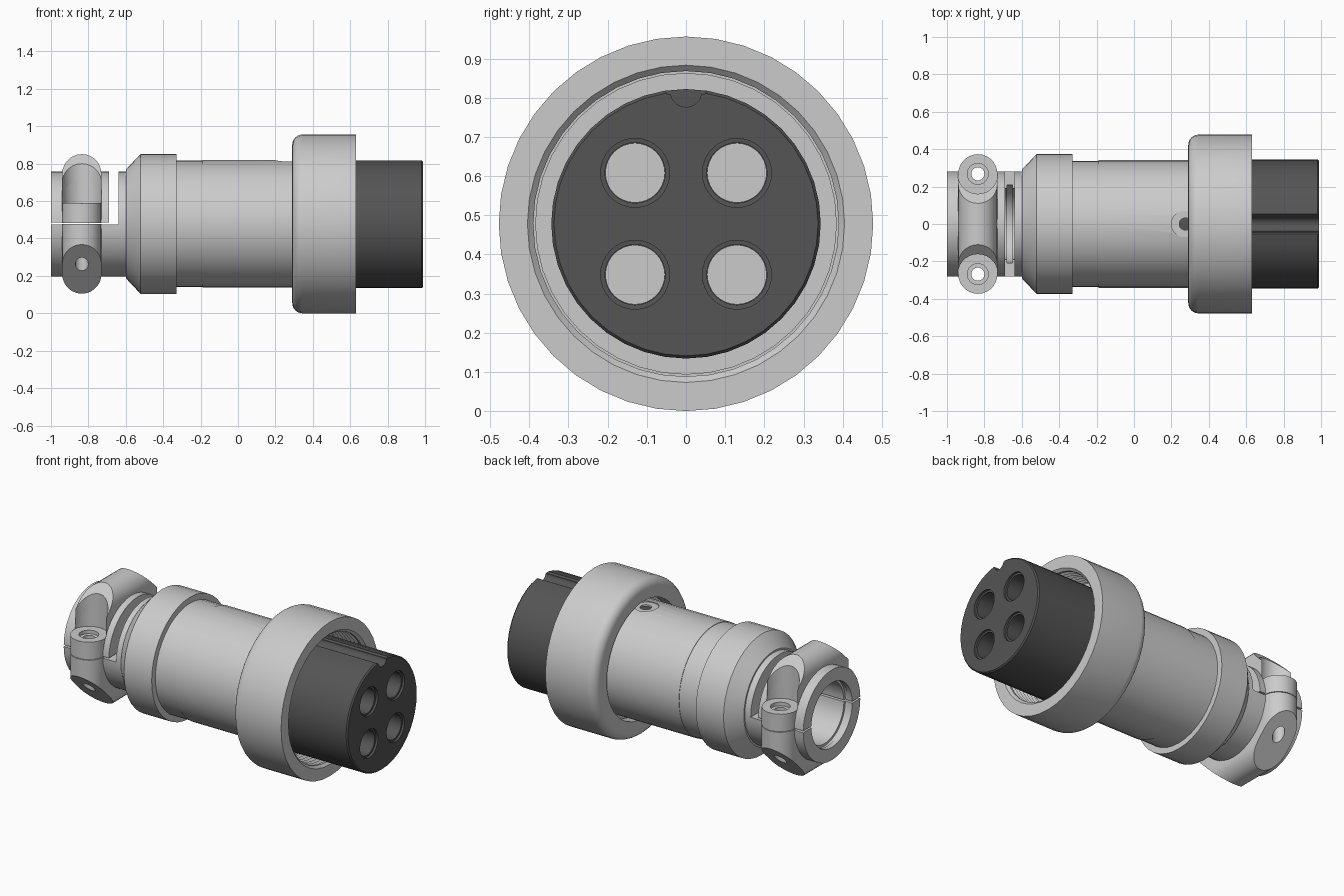
import bpy, bmesh
from math import sin, cos, pi, radians

if "Cube" in bpy.data.objects:
    bpy.data.objects.remove(bpy.data.objects["Cube"])

C = 0.478      # height of the connector axis
SEG = 40


def make(name, bm):
    bmesh.ops.remove_doubles(bm, verts=bm.verts, dist=1e-5)
    bmesh.ops.recalc_face_normals(bm, faces=bm.faces)
    me = bpy.data.meshes.new(name)
    bm.to_mesh(me)
    bm.free()
    ob = bpy.data.objects.new(name, me)
    bpy.context.collection.objects.link(ob)
    return ob


def lathe(name, prof, y=0, z=0, seg=SEG, closed=True):
    """Spin (x, radius) points about an axis along x."""
    bm = bmesh.new()
    rings = [[bm.verts.new((x, y + r * sin(2 * pi * i / seg), C + z + r * cos(2 * pi * i / seg)))
              for i in range(seg)] for x, r in prof]
    n = len(prof)
    for k in range(n if closed else n - 1):
        a, b = rings[k], rings[(k + 1) % n]
        for i in range(seg):
            j = (i + 1) % seg
            bm.faces.new((a[i], a[j], b[j], b[i]))
    return make(name, bm)


def prism(name, pts, axis, lo, hi):
    """Extrude a 2D outline along an axis; z values are relative to C."""
    put = {'x': lambda a, b, t: (t, a, C + b),
           'y': lambda a, b, t: (a, t, C + b),
           'z': lambda a, b, t: (a, b, C + t)}[axis]
    bm = bmesh.new()
    v = [[bm.verts.new(put(a, b, t)) for a, b in pts] for t in (lo, hi)]
    bm.faces.new(v[0])
    bm.faces.new(v[1])
    for i in range(len(pts)):
        j = (i + 1) % len(pts)
        bm.faces.new((v[0][i], v[0][j], v[1][j], v[1][i]))
    return make(name, bm)


def arc(cx, cy, r, a0, a1, n):
    return [(cx + r * cos(radians(a0 + (a1 - a0) * i / n)),
             cy + r * sin(radians(a0 + (a1 - a0) * i / n))) for i in range(n + 1)]


def circle(cx, cy, r, n=28):
    return arc(cx, cy, r, 0, 360, n)[:-1]


def boolean(ob, cutter, op='DIFFERENCE'):
    m = ob.modifiers.new("cut", 'BOOLEAN')
    m.operation, m.object, m.solver = op, cutter, 'EXACT'
    bpy.context.view_layer.objects.active = ob
    bpy.ops.object.modifier_apply(modifier=m.name)
    bpy.data.objects.remove(cutter)


# Coupling ring: rounded back edge, internal thread
thread = []
for i in range(7):
    x = 0.60 - i * 0.028
    thread += [(x, 0.39), (x - 0.014, 0.404)]
ring = lathe("coupling_ring",
             [(0.29, 0.362)] + [(x, r) for x, r in arc(0.345, 0.423, 0.055, 180, 90, 6)]
             + [(0.63, 0.478), (0.63, 0.405), (0.615, 0.39)] + thread
             + [(0.40, 0.39), (0.36, 0.39), (0.36, 0.362)])

# Barrel with retaining flange and a small set-screw recess
barrel = lathe("barrel", [(-0.40, 0.338), (-0.19, 0.338), (-0.19, 0.341), (0.37, 0.341), (0.37, 0.385),
                          (0.43, 0.385), (0.43, 0.341), (0.46, 0.341), (0.46, 0.32), (-0.40, 0.32)])
boolean(barrel, prism("cut", circle(0.27, 0, 0.07), 'z', 0.328, 0.45))
boolean(barrel, prism("cut", circle(0.275, 0, 0.033), 'z', 0.25, 0.45))

# Back nut with cable tail
tail = lathe("back_nut", [(-1, 0.28), (-0.60, 0.28), (-0.60, 0.29), (-0.52, 0.375), (-0.33, 0.375),
                          (-0.33, 0.33), (-0.42, 0.33), (-0.42, 0.30), (-0.57, 0.30), (-0.57, 0.19),
                          (-0.65, 0.19), (-0.65, 0.21), (-0.68, 0.21), (-0.68, 0.19),
                          (-0.95, 0.19), (-0.95, 0.205), (-0.97, 0.205), (-0.97, 0.2), (-1, 0.2)])
boolean(tail, prism("cut", [(-1.1, -0.003), (-0.64, -0.003), (-0.64, 0.4), (-0.69, 0.4),
                            (-0.69, 0.008), (-1.1, 0.008)], 'y', -0.5, 0.5))

# Cable clamp: octagon block rounded in plan and in side view
X, R, H = -0.835, 0.105, 0.373
octagon = [(0.11, H), (H, 0.11), (H, -0.11), (0.11, -H),
           (-0.11, -H), (-H, -0.11), (-H, 0.11), (-0.11, H)]
stadium = arc(X, H - R, R, 0, 180, 14) + arc(X, R - H, R, 180, 360, 14)
clamp = prism("cable_clamp", octagon, 'x', -1.0, -0.68)
boolean(clamp, prism("cut", stadium, 'z', -0.5, 0.5), 'INTERSECT')
boolean(clamp, prism("cut", stadium, 'y', -0.5, 0.5), 'INTERSECT')
boolean(clamp, lathe("cut", [(-1.1, 0), (-1.1, 0.27), (-0.6, 0.27), (-0.6, 0)], closed=False))
boolean(clamp, prism("cut", [(-1.1, 0.0), (-0.6, 0.0), (-0.6, 0.004), (-1.1, 0.004)], 'y', -0.5, 0.5))

# Screw seats and through holes, shared by the clamp and the tail inside it
for part in (clamp, tail):
    for s in (-1, 1):
        y = s * (H - R)
        for r, lo in ((0.107, 0.112), (0.056, 0.09), (0.035, -0.6)):
            boolean(part, prism("cut", circle(X, y, r), 'z', lo, 0.6))

# Dark socket insert with keyway and four contact holes
insert = lathe("socket_insert", [(0, 0), (0, 0.319), (0.461, 0.319), (0.461, 0.344),
                                 (0.982, 0.344), (0.99, 0.337), (0.99, 0)], closed=False)
keyway = [(0.058, 0.42), (0.058, 0.343), (0.046, 0.33)] + arc(0, 0.338, 0.04, -10, -170, 10) \
    + [(-0.046, 0.33), (-0.058, 0.343), (-0.058, 0.42)]
boolean(insert, prism("cut", keyway, 'x', 0.47, 1.1))
contacts = []
for y in (-0.13, 0.13):
    for z in (-0.13, 0.13):
        boolean(insert, lathe("cut", [(0.1, 0), (0.1, 0.077), (0.975, 0.077), (0.976, 0.088),
                                      (1.1, 0.088), (1.1, 0)], y, z, 32, False))
        contacts.append(lathe("contact_%d" % (len(contacts) + 1),
                              [(-0.1, 0), (-0.1, 0.05), (-0.2, 0.05), (-0.2, 0.07), (0.08, 0.07),
                               (0.08, 0.076), (0.5, 0.076), (0.5, 0)], y, z, 32, False))

dark = bpy.data.materials.new("dark_plastic")
dark.diffuse_color = (0.09, 0.09, 0.09, 1)
dark.use_nodes = True
dark.node_tree.nodes["Principled BSDF"].inputs["Base Color"].default_value = dark.diffuse_color
insert.data.materials.clear()
insert.data.materials.append(dark)

# Smooth shading with sharp edges kept
for ob in [ring, barrel, tail, clamp, insert] + contacts:
    bpy.ops.object.select_all(action='DESELECT')
    ob.select_set(True)
    bpy.context.view_layer.objects.active = ob
    bpy.ops.object.shade_smooth_by_angle(angle=radians(30))
